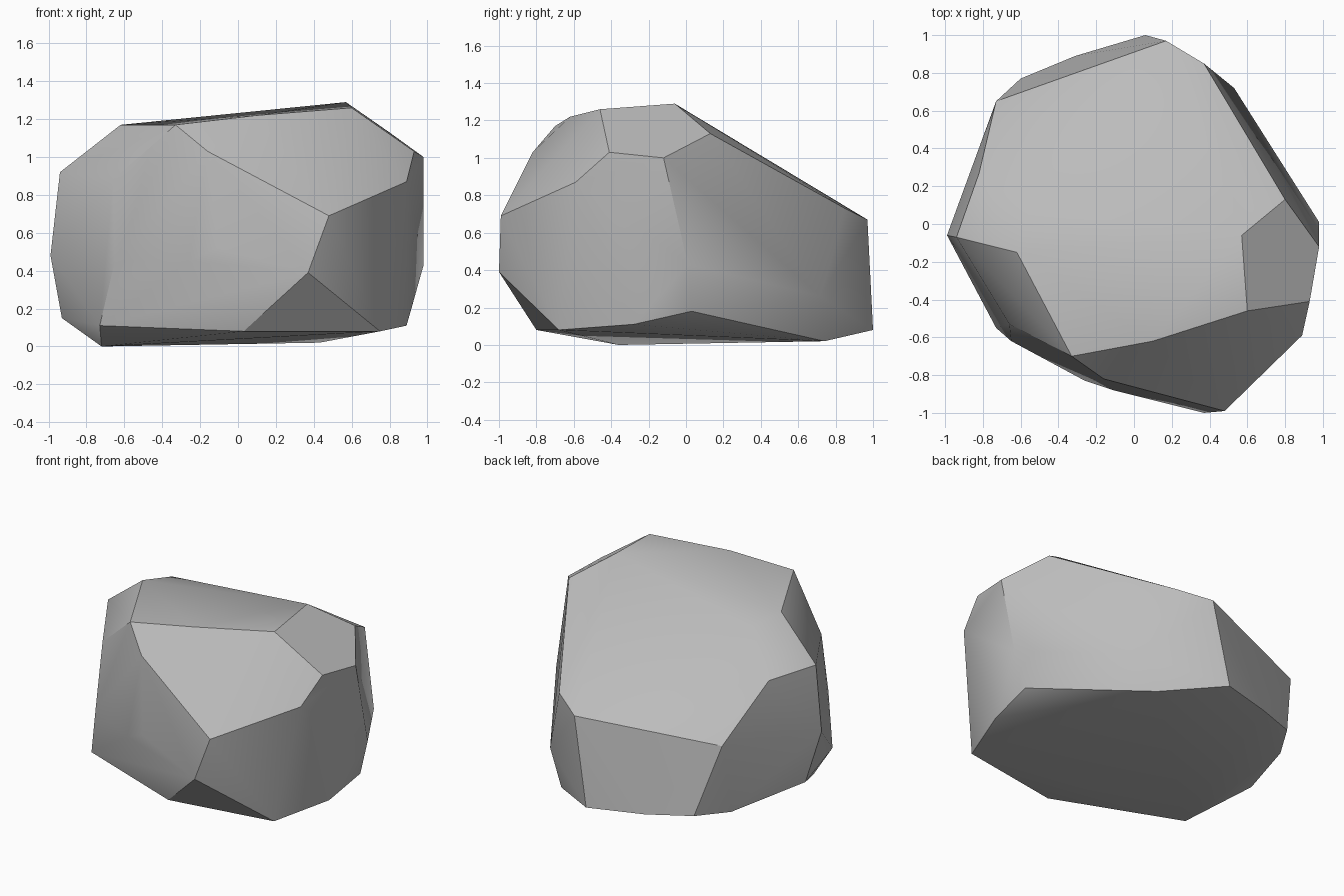
import bpy
import bmesh
import math

old = bpy.data.objects.get("Cube")
if old:
    bpy.data.objects.remove(old, do_unlink=True)


def flat_material(name, colour):
    """One plain colour for viewport and render."""
    mat = bpy.data.materials.new(name)
    mat.use_nodes = True
    mat.diffuse_color = colour
    shader = mat.node_tree.nodes["Principled BSDF"]
    shader.inputs["Base Color"].default_value = colour
    shader.inputs["Roughness"].default_value = 0.9
    return mat


# Corners of the boulder, grouped by region, in hundredths of a unit
chipped_facet = [(57, -6, 129), (80, 13, 113), (98, -12, 100),
                 (93, -41, 103), (60, -46, 126)]
crown_ridge = [(-62, -15, 117), (-55, 7, 113), (-33, -70, 117),
               (-16, -82, 103), (10, -62, 122)]
shoulder = [(89, -59, 87), (48, -99, 69), (-66, -53, 88), (-94, -7, 92),
            (-82, 27, 91), (-73, 65, 58), (17, 97, 67), (37, 85, 73)]
waist = [(98, 1, 43), (37, -100, 39), (-11, -88, 52), (-26, -83, 45),
         (-65, -62, 45), (-99, -6, 48), (53, 72, 26)]
foot = [(91, 3, 18), (89, -28, 11), (75, -68, 8), (3, -80, 8),
        (-73, -55, 11), (-72, -36, 0), (-93, 3, 15), (-73, 55, 9),
        (-60, 77, 11), (-31, 89, 9), (6, 100, 8), (43, 74, 2)]


def build_boulder(name, regions, material):
    """Wrap a convex skin around the corners and merge nearly flat faces."""
    bm = bmesh.new()
    for region in regions:
        for corner in region:
            bm.verts.new([value / 100 for value in corner])
    bmesh.ops.convex_hull(bm, input=list(bm.verts))
    loose = [v for v in bm.verts if not v.link_faces]
    bmesh.ops.delete(bm, geom=loose, context="VERTS")
    bmesh.ops.dissolve_limit(bm, angle_limit=math.radians(3),
                             verts=list(bm.verts), edges=list(bm.edges))
    bmesh.ops.recalc_face_normals(bm, faces=list(bm.faces))
    mesh = bpy.data.meshes.new(name)
    bm.to_mesh(mesh)
    bm.free()
    mesh.materials.append(material)
    obj = bpy.data.objects.new(name, mesh)
    bpy.context.collection.objects.link(obj)
    return obj


stone_grey = flat_material("stone_grey", (0.5, 0.5, 0.5, 1))
boulder = build_boulder(
    "boulder", [chipped_facet, crown_ridge, shoulder, waist, foot], stone_grey)

# Soft worn surfaces with crisp broken edges
for other in bpy.context.selected_objects:
    other.select_set(False)
boulder.select_set(True)
bpy.context.view_layer.objects.active = boulder
bpy.ops.object.shade_smooth_by_angle(angle=math.radians(30))
